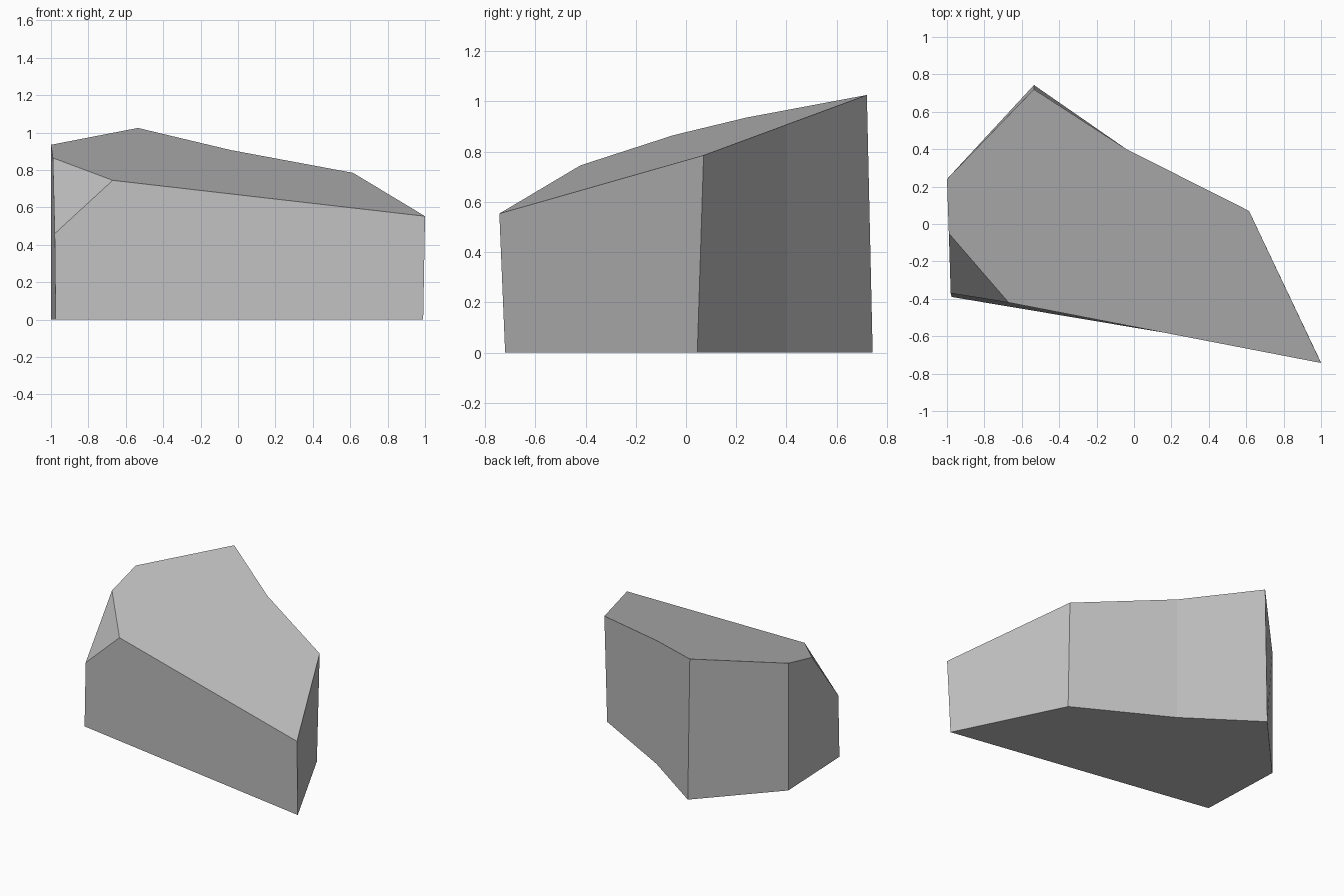
import bpy, bmesh

cube = bpy.data.objects.get("Cube")
if cube:
    bpy.data.objects.remove(cube, do_unlink=True)

stone = bpy.data.materials.new("stone_grey")
stone.use_nodes = True
colour = (0.52, 0.52, 0.52, 1)
stone.diffuse_color = colour
stone.node_tree.nodes["Principled BSDF"].inputs["Base Color"].default_value = colour

# Footprint corners with their leaning upper ends, counter-clockwise from above
corners = [
    ((-0.975, -0.39), (-0.98, -0.37, 0.46)),   # front right, cut low
    ((0.99, -0.72), (1.0, -0.743, 0.553)),     # front left tip
    ((0.61, 0.045), (0.615, 0.07, 0.785)),     # left side
    ((-0.04, 0.40), (-0.04, 0.40, 0.907)),     # hollow in the back
    ((-0.535, 0.743), (-0.535, 0.72, 1.025)),  # back peak
    ((-1.0, 0.24), (-1.0, 0.24, 0.935)),       # right side
]

bm = bmesh.new()
base = [bm.verts.new((x, y, 0)) for (x, y), _ in corners]
top = [bm.verts.new(p) for _, p in corners]

# Ends of the chamfer that cuts the front right corner
cut_front = bm.verts.new((-0.67, -0.42, 0.745))
cut_side = bm.verts.new((-0.99, -0.05, 0.865))

# Walls, including the extra chamfer points on the two walls it crosses
for i in range(len(base)):
    j = (i + 1) % len(base)
    wall = [base[i], base[j], top[j], top[i]]
    if i == 0:
        wall.insert(3, cut_front)
    elif j == 0:
        wall.insert(3, cut_side)
    bm.faces.new(wall)

# Underside, sloping top and chamfer
bm.faces.new(base[::-1])
bm.faces.new([cut_front] + top[1:] + [cut_side])
bm.faces.new([top[0], cut_front, cut_side])
bmesh.ops.recalc_face_normals(bm, faces=bm.faces[:])

mesh = bpy.data.meshes.new("rock")
bm.to_mesh(mesh)
bm.free()
mesh.materials.append(stone)
rock = bpy.data.objects.new("rock", mesh)
bpy.context.collection.objects.link(rock)
